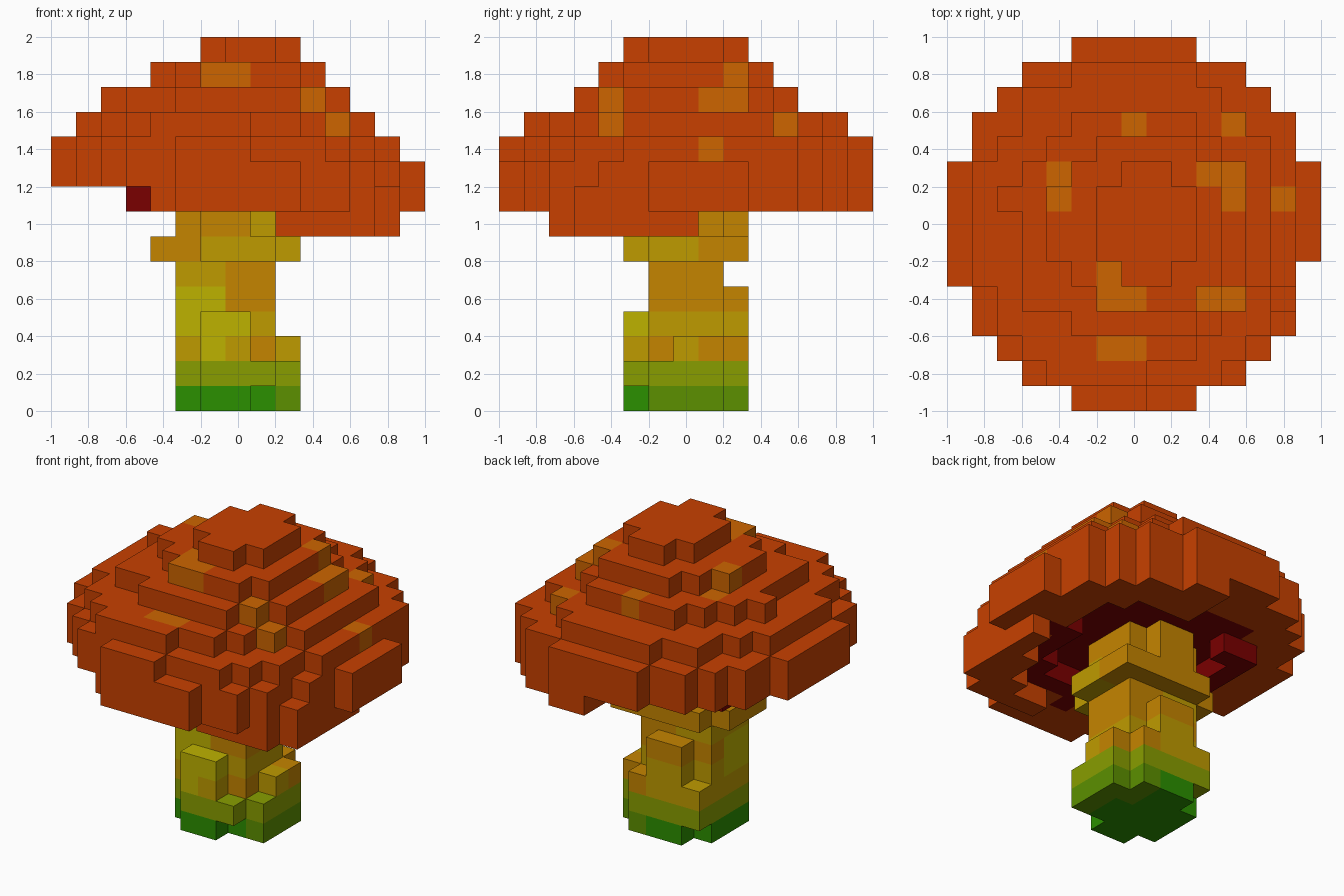
import bpy, bmesh, math
from mathutils import Vector

if "Cube" in bpy.data.objects:
    bpy.data.objects.remove(bpy.data.objects["Cube"])

V = 2 / 15  # cube size; grid cells are (i, j, k) along x, y, z


def lin(c):
    return c / 12.92 if c <= 0.04045 else ((c + 0.055) / 1.055) ** 2.4


def material(name, r, g, b):
    m = bpy.data.materials.new(name)
    m.diffuse_color = (lin(r / 255), lin(g / 255), lin(b / 255), 1)
    m.use_nodes = True
    m.node_tree.nodes["Principled BSDF"].inputs["Base Color"].default_value = m.diffuse_color
    return m


MATS = [material(*a) for a in (
    ("cap_orange_red", 200, 64, 0), ("cap_spot", 205, 101, 0),
    ("gill_dark_red", 122, 0, 0), ("stem_ochre", 197, 133, 0),
    ("stem_olive_yellow", 191, 155, 0), ("stem_yellow", 190, 178, 0),
    ("moss_olive", 137, 158, 0), ("moss_green", 92, 144, 0),
    ("moss_dark_green", 43, 144, 0))]
RED, SPOT, GILL, OCHRE, OLIVE, YELLOW, MOSS, GREEN, DARK = range(9)


def rects(k, *boxes):
    """Cells of one layer, as a union of (i0, i1, j0, j1) rectangles."""
    return {(i, j, k) for a, b, c, d in boxes
            for i in range(a, b + 1) for j in range(c, d + 1)}


# Cap: stepped discs from the top down
cap_cells = set()
cap_cells |= rects(14, (6, 9, 6, 8), (7, 8, 5, 9))
cap_cells |= rects(13, (4, 10, 6, 8), (5, 10, 5, 9), (6, 9, 4, 10))
cap_cells |= rects(12, (2, 11, 8, 8), (3, 11, 5, 9), (3, 10, 4, 4), (4, 10, 10, 10), (5, 9, 3, 11))
cap_cells |= rects(11, (1, 12, 5, 9), (2, 12, 10, 10), (2, 11, 4, 4), (2, 10, 3, 3),
                   (3, 9, 2, 2), (3, 11, 11, 11), (3, 10, 12, 12), (4, 7, 1, 1), (5, 9, 13, 13))
cap_cells |= rects(10, (0, 13, 5, 9), (1, 13, 10, 11), (1, 12, 3, 4), (2, 12, 12, 12),
                   (2, 11, 2, 2), (3, 10, 1, 1), (3, 11, 13, 13), (5, 7, 0, 0), (5, 9, 14, 14))
outline = rects(9, (0, 14, 6, 9), (0, 13, 5, 5), (1, 13, 3, 11), (2, 12, 2, 12),
                (3, 11, 1, 13), (5, 9, 0, 14))
cells = {c: RED for c in cap_cells}
part = {c: "cap" for c in cap_cells}


def put(c, name, mat):
    cells[c] = mat
    part[c] = name


# Rim droops towards the front right; gills line the hollow underneath
for i, j, k in outline:
    r = math.hypot(i - 7, j - 7)
    if r < 5.05:
        put((i, j, 9), "gills", GILL)
    elif (i, j) != (13, 3):
        put((i, j, 9), "cap", RED)
    if r >= 5.05 and i >= 3.7 + 0.28 * j:
        put((i, j, 8), "cap", RED)
    elif 4 <= r < 5.05 and i >= 3 and (i + j <= 14 or i > j + 3):
        put((i, j, 8), "gills", GILL)
    if r >= 5.3 and 9 <= i <= 13 and 2 <= j <= 7:
        put((i, j, 7), "cap", RED)

# Spots on the cap
for c in ((6, 4, 13), (7, 4, 13), (6, 5, 13), (10, 9, 13), (4, 8, 13), (11, 8, 12),
          (11, 9, 12), (10, 4, 12), (4, 9, 12), (7, 11, 12), (11, 4, 11), (11, 11, 11),
          (6, 2, 11), (7, 2, 11), (13, 8, 10)):
    put(c, "cap", SPOT)


def stem_colour(i, j, k):
    if k == 0:
        return DARK if i < 9 and not (i == 8 and j > 7) else GREEN
    if k == 1:
        return MOSS
    if k == 2:
        if i == 6 and j == 5:
            return YELLOW
        return OCHRE if i == 8 or (j == 8 and i > 5) else OLIVE
    if k == 3:
        return YELLOW if j == 5 or (i == 5 and j < 8) else OLIVE
    if k == 4:
        return YELLOW if i <= 6 and j <= 7 else OCHRE
    if k == 5:
        return OLIVE if i <= 6 else OCHRE
    if k == 6:
        return OCHRE if i <= 5 or j >= 8 else OLIVE
    return OLIVE if k == 7 and i == 8 and j == 6 else OCHRE


# Stem: rounded foot, slim middle, collar under the cap
core = (5, 8, 6, 8)
foot = ((5, 9, 6, 8), (6, 7, 5, 5), (6, 8, 9, 9))
stem = rects(0, *foot)
stem |= rects(1, *foot, (8, 8, 5, 5), (5, 5, 9, 9))
stem |= rects(2, core, (6, 7, 5, 5), (9, 9, 7, 8), (5, 8, 9, 9))
stem |= rects(3, core, (6, 7, 5, 5), (6, 7, 9, 9))
stem |= rects(4, core, (6, 7, 9, 9))
stem |= rects(5, core)
stem |= rects(6, (5, 9, 6, 9), (4, 4, 6, 8), (6, 8, 5, 5))
stem |= rects(7, core, (6, 7, 5, 5), (6, 7, 9, 9))
stem |= rects(8, core, (6, 7, 9, 9))
for c in stem:
    put(c, "stem", stem_colour(*c))


def build(name):
    """Mesh of the exposed cube faces belonging to one part."""
    bm = bmesh.new()
    for c in sorted(c for c in cells if part[c] == name):
        for axis in range(3):
            for s in (-1, 1):
                n = list(c)
                n[axis] += s
                if tuple(n) in cells:
                    continue
                d = Vector((0, 0, 0))
                d[axis] = s / 2
                u, w = Vector((0, 0, 0)), Vector((0, 0, 0))
                u[(axis + 1) % 3] = 0.5
                w[(axis + 2) % 3] = 0.5 * s
                mid = Vector(c) + Vector((-7, -7, 0.5)) + d
                f = bm.faces.new([bm.verts.new((mid + q) * V)
                                  for q in (-u - w, u - w, u + w, -u + w)])
                f.material_index = cells[c]
    bmesh.ops.remove_doubles(bm, verts=bm.verts, dist=0.001)
    me = bpy.data.meshes.new(name)
    for m in MATS:
        me.materials.append(m)
    bm.to_mesh(me)
    bm.free()
    bpy.context.collection.objects.link(bpy.data.objects.new(name, me))


for p in ("cap", "gills", "stem"):
    build(p)
